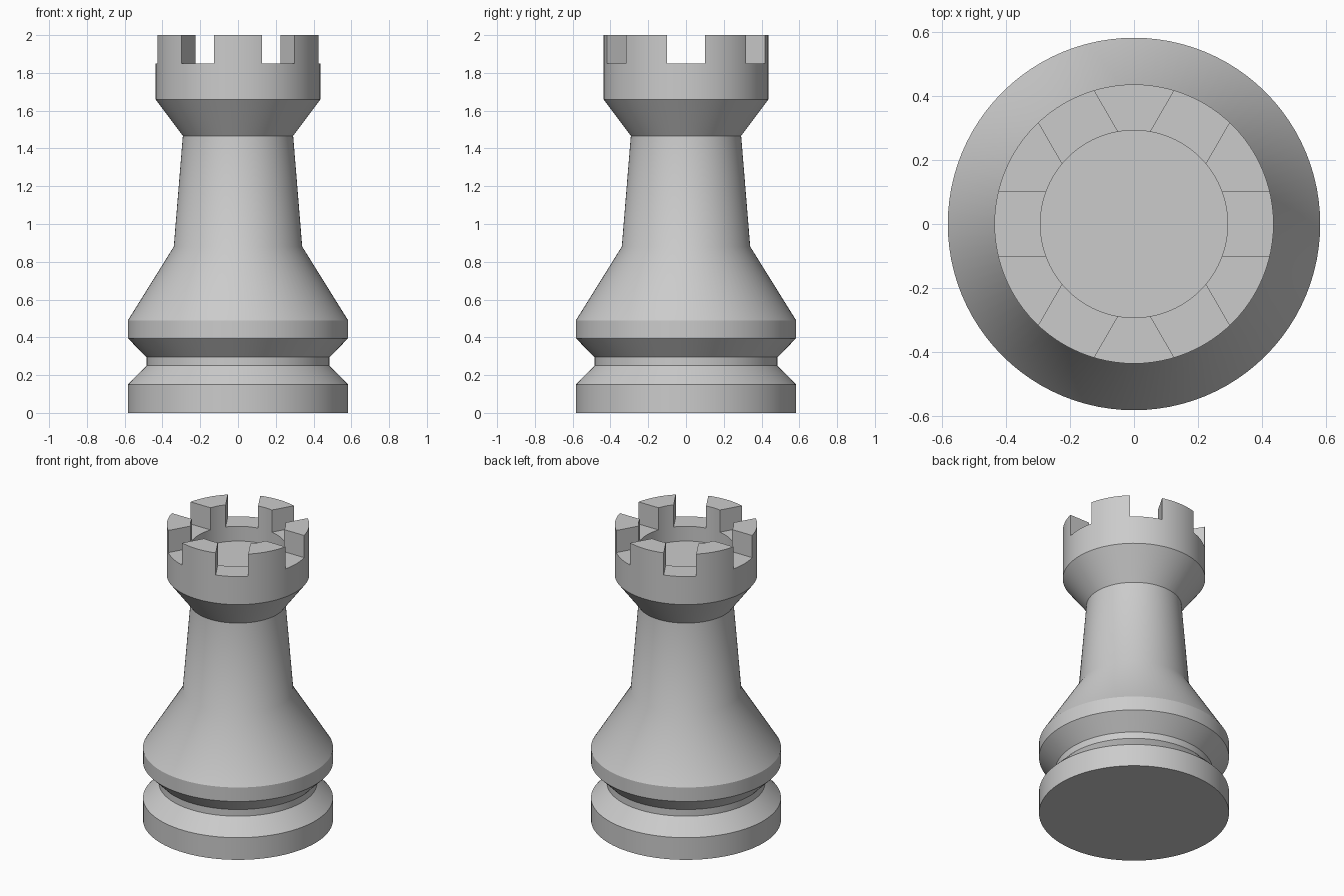
import bpy, bmesh
from math import radians, tau
from mathutils import Matrix

default = bpy.data.objects.get("Cube")
if default:
    bpy.data.objects.remove(default, do_unlink=True)

SEGMENTS = 96
NOTCH_WIDTH, NOTCH_FLOOR = 0.2, 1.85

# Single stone colour
stone = bpy.data.materials.new("light_grey")
stone.use_nodes = True
stone.diffuse_color = (0.6, 0.6, 0.6, 1)
stone.node_tree.nodes["Principled BSDF"].inputs["Base Color"].default_value = (0.6, 0.6, 0.6, 1)


def new_object(name, bm):
    mesh = bpy.data.meshes.new(name)
    bm.to_mesh(mesh)
    bm.free()
    obj = bpy.data.objects.new(name, mesh)
    bpy.context.collection.objects.link(obj)
    return obj


def lathe(name, profile):
    """Revolve (radius, height) points around z; ends lie on the axis."""
    bm = bmesh.new()
    verts = [bm.verts.new((r, 0, z)) for r, z in profile]
    edges = [bm.edges.new(pair) for pair in zip(verts, verts[1:])]
    bmesh.ops.spin(bm, geom=verts + edges, cent=(0, 0, 0), axis=(0, 0, 1),
                   angle=tau, steps=SEGMENTS, use_merge=True)
    bmesh.ops.remove_doubles(bm, verts=bm.verts, dist=1e-4)
    # Merge the triangle fans of the underside and bowl floor into single discs
    hubs = [v for v in bm.verts if v.co.xy.length < 1e-4]
    bmesh.ops.dissolve_verts(bm, verts=hubs)
    bmesh.ops.recalc_face_normals(bm, faces=bm.faces)
    return new_object(name, bm)


# Foot, collar, tapered shaft, flared head and hollow top
tower = lathe("tower", [
    (0, 0), (0.583, 0), (0.583, 0.15), (0.485, 0.25), (0.485, 0.295),
    (0.583, 0.395), (0.583, 0.49), (0.34, 0.88), (0.292, 1.467),
    (0.437, 1.66), (0.437, 2), (0.293, 2), (0.293, 1.75), (0, 1.75),
])
tower.data.materials.append(stone)

bpy.ops.object.select_all(action="DESELECT")
bpy.context.view_layer.objects.active = tower
tower.select_set(True)

# Six parallel-sided notches, cut as three bars through the rim
for i in range(3):
    bm = bmesh.new()
    bmesh.ops.create_cube(bm, size=1, matrix=(
        Matrix.Rotation(radians(60 * i), 4, "Z")
        @ Matrix.Translation((0, 0, NOTCH_FLOOR + 0.2))
        @ Matrix.Diagonal((1.2, NOTCH_WIDTH, 0.4, 1))))
    cutter = new_object("notch_cutter", bm)
    cutter.hide_render = True
    cutter.data.materials.append(stone)
    cut = tower.modifiers.new("notch", "BOOLEAN")
    cut.operation = "DIFFERENCE"
    cut.solver = "EXACT"
    cut.object = cutter
    bpy.ops.object.modifier_apply(modifier=cut.name)
    bpy.data.objects.remove(cutter, do_unlink=True)

bpy.ops.object.shade_smooth_by_angle(angle=radians(30))
